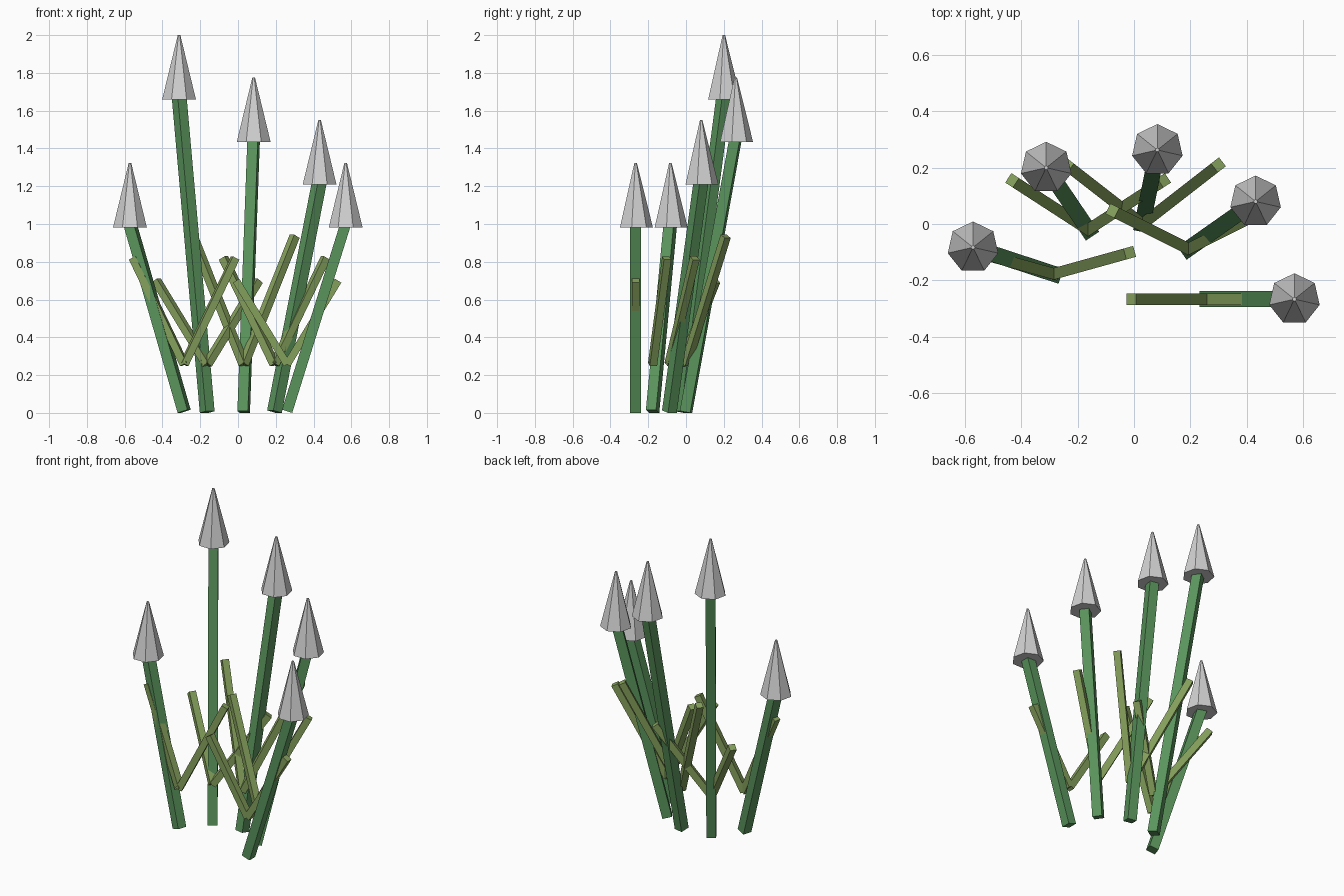
import bpy
import math
from mathutils import Vector, Matrix

if "Cube" in bpy.data.objects:
    bpy.data.objects.remove(bpy.data.objects["Cube"])


def srgb(*c):
    return [((v / 255 + 0.055) / 1.055) ** 2.4 for v in c] + [1.0]


def material(name, rgb):
    m = bpy.data.materials.new(name)
    m.diffuse_color = srgb(*rgb)
    m.use_nodes = True
    m.node_tree.nodes["Principled BSDF"].inputs["Base Color"].default_value = m.diffuse_color
    return m


STEM = material("stem green", (90, 148, 92))
LEAF = material("leaf olive", (133, 160, 92))
BUD = material("bud grey", (208, 208, 208))


def bar(name, a, b, width, mat):
    """Square bar from a to b, with its sides turned to the lean direction."""
    a, b = Vector(a), Vector(b)
    axis = (b - a).normalized()
    side = Vector((0, 0, 1)).cross(axis).normalized()
    front = side.cross(axis)
    rot = Matrix((front, side, axis)).transposed().to_4x4()
    if rot.determinant() < 0:
        rot = Matrix((-front, side, axis)).transposed().to_4x4()
    bpy.ops.mesh.primitive_cube_add(size=1)
    ob = bpy.context.object
    ob.name = name
    ob.data.transform(Matrix.Translation((a + b) / 2) @ rot
                      @ Matrix.Diagonal((width, width, (b - a).length, 1)))
    ob.data.materials.append(mat)


def bud(name, x, y, z):
    """Seven-sided upright point standing on height z."""
    bpy.ops.mesh.primitive_cone_add(vertices=7, radius1=0.092, radius2=0.007,
                                    depth=0.342, location=(x, y, z + 0.171))
    ob = bpy.context.object
    ob.name = name
    ob.data.materials.append(BUD)


# root x, y; bud x, y, base z; leaf sideways y reach, leaf top z
PLANTS = [
    (-0.163, -0.02, -0.312, 0.20, 1.658, 0.175, 0.70),
    (0.03, 0.0, 0.083, 0.263, 1.434, 0.21, 0.935),
    (0.193, -0.088, 0.432, 0.08, 1.208, 0.135, 0.82),
    (0.26, -0.267, 0.57, -0.267, 0.981, 0.0, 0.70),
    (-0.285, -0.177, -0.572, -0.083, 0.981, 0.075, 0.82),
]

for i, (rx, ry, bx, by, bz, reach, top) in enumerate(PLANTS, 1):
    lean = math.atan2(math.hypot(bx - rx, by - ry), bz)
    bar(f"stem_{i}", (rx, ry, 0.0283 * math.sin(lean)), (bx, by, bz + 0.02),
        0.0566, STEM)
    bud(f"bud_{i}", bx, by, bz)
    # pair of leaves spreading from above the root
    for side, sx in (("left", -1), ("right", 1)):
        bar(f"leaf_{side}_{i}", (rx, ry, 0.257),
            (rx + sx * 0.27, ry + reach, top), 0.04, LEAF)
